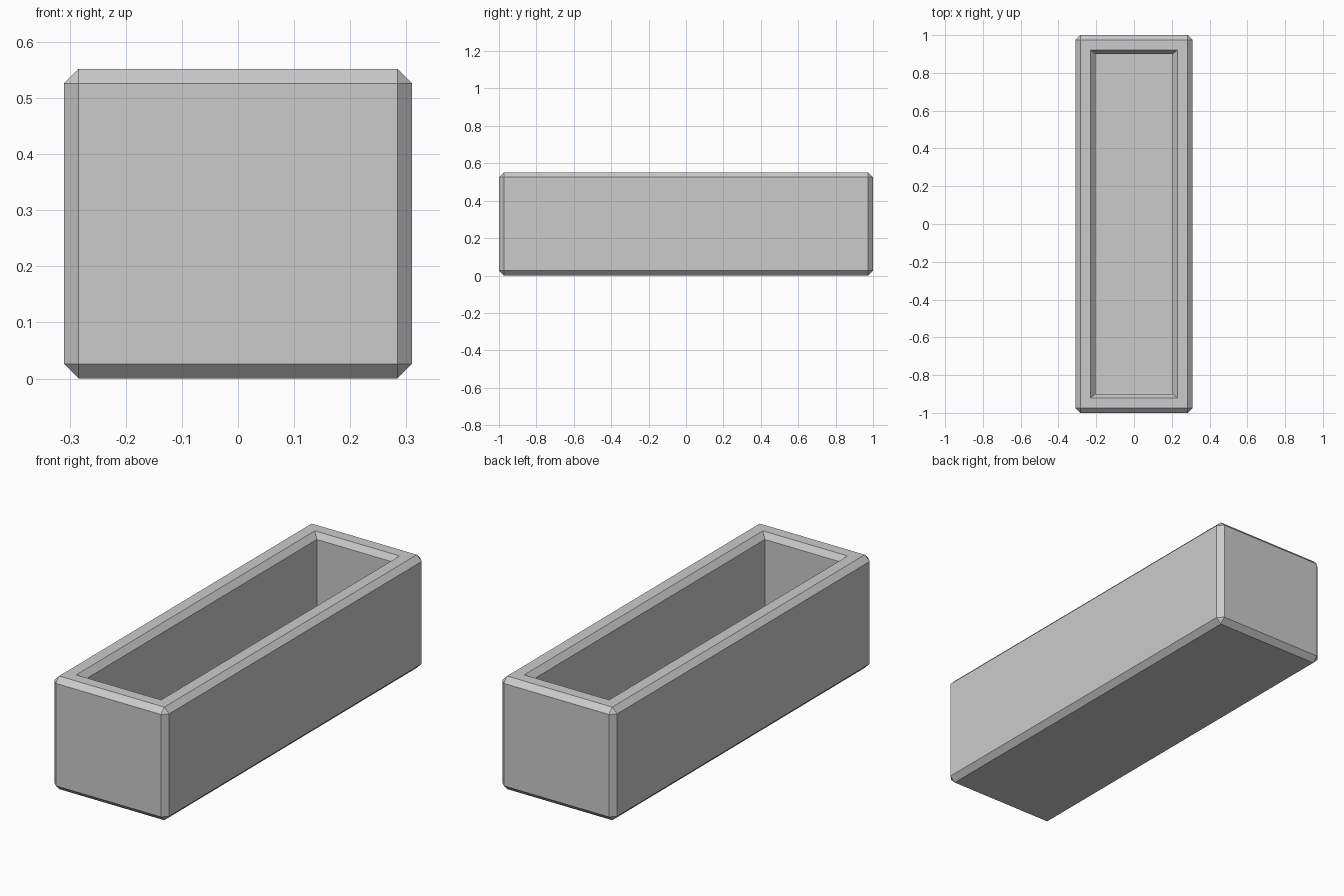
import bpy, bmesh

if "Cube" in bpy.data.objects:
    bpy.data.objects.remove(bpy.data.objects["Cube"])

HX, HY, H = 0.31, 1.0, 0.552   # outer half sizes and height
C = 0.026                      # edge chamfer

stone = bpy.data.materials.new("grey_stone")
stone.diffuse_color = (0.6, 0.6, 0.6, 1)
stone.use_nodes = True
stone.node_tree.nodes["Principled BSDF"].inputs["Base Color"].default_value = stone.diffuse_color

bm = bmesh.new()

# outer block with chamfered edges
bmesh.ops.create_cube(bm, size=1)
for v in bm.verts:
    v.co = (v.co.x * 2 * HX, v.co.y * 2 * HY, (v.co.z + 0.5) * H)
bmesh.ops.bevel(bm, geom=bm.edges[:], offset=C, segments=1, affect='EDGES')

# hollow: rim opening, inner chamfer, then straight walls to the floor
bm.normal_update()
top = max(bm.faces, key=lambda f: f.calc_center_median().z)
ring = [l.vert for l in top.loops]
bmesh.ops.delete(bm, geom=[top], context='FACES_ONLY')
for x, y, z in [(0.229, 0.92, H), (0.204, 0.90, H - 0.028), (0.204, 0.90, 0.09)]:
    inner = [bm.verts.new((x if v.co.x > 0 else -x, y if v.co.y > 0 else -y, z)) for v in ring]
    for i in range(4):
        j = (i + 1) % 4
        bm.faces.new((ring[i], ring[j], inner[j], inner[i]))
    ring = inner
bm.faces.new(ring)
bmesh.ops.recalc_face_normals(bm, faces=bm.faces[:])

mesh = bpy.data.meshes.new("trough")
bm.to_mesh(mesh)
bm.free()
mesh.materials.append(stone)
bpy.context.collection.objects.link(bpy.data.objects.new("trough", mesh))
